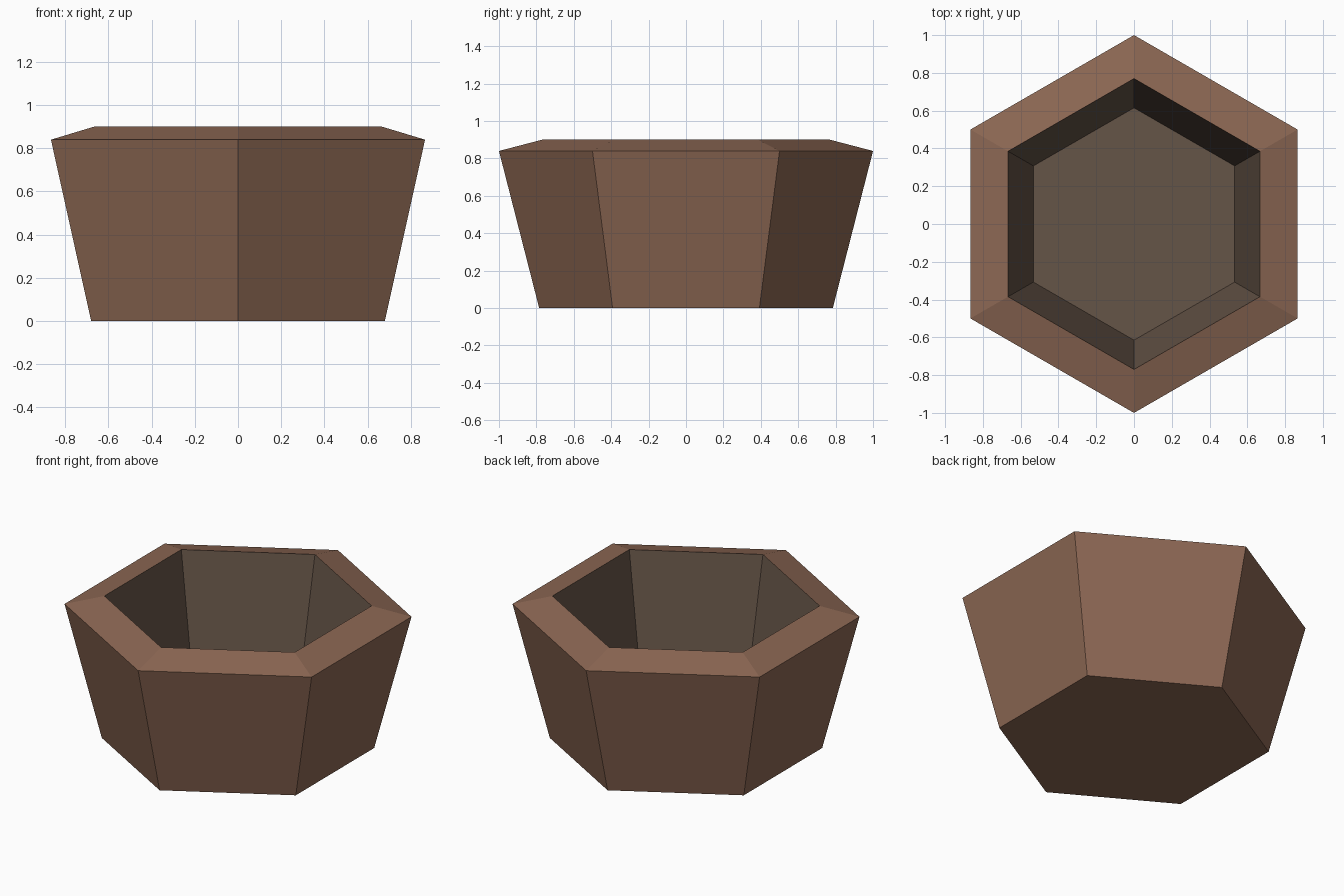
import bpy, bmesh, math

if "Cube" in bpy.data.objects:
    bpy.data.objects.remove(bpy.data.objects["Cube"])

SIDES = 6
# (radius, height) from the base, up the outside, over the rim, down to the inner floor
PROFILE = [(0.785, 0.0), (1.0, 0.84), (0.77, 0.90), (0.615, 0.12)]


def material(name, rgb):
    m = bpy.data.materials.new(name)
    m.diffuse_color = (*rgb, 1.0)
    m.use_nodes = True
    m.node_tree.nodes["Principled BSDF"].inputs["Base Color"].default_value = m.diffuse_color
    return m


clay = material("brown clay", (0.262, 0.136, 0.087))
inside = material("dark inside", (0.130, 0.089, 0.063))

bm = bmesh.new()

# Hexagonal rings with a corner pointing along y
rings = []
for r, z in PROFILE:
    ring = []
    for i in range(SIDES):
        a = math.pi / 2 + i * math.tau / SIDES
        ring.append(bm.verts.new((r * math.cos(a), r * math.sin(a), z)))
    rings.append(ring)

# Outer walls, sloped rim and inner walls
for level, (lo, hi) in enumerate(zip(rings, rings[1:])):
    for i in range(SIDES):
        j = (i + 1) % SIDES
        f = bm.faces.new((lo[i], lo[j], hi[j], hi[i]))
        f.material_index = 1 if level == 2 else 0

# Underside and inner floor
bm.faces.new(list(reversed(rings[0])))
bm.faces.new(rings[-1]).material_index = 1

bmesh.ops.recalc_face_normals(bm, faces=bm.faces)
mesh = bpy.data.meshes.new("hexagonal_pot")
bm.to_mesh(mesh)
bm.free()
mesh.materials.append(clay)
mesh.materials.append(inside)
pot = bpy.data.objects.new("hexagonal_pot", mesh)
bpy.context.collection.objects.link(pot)
